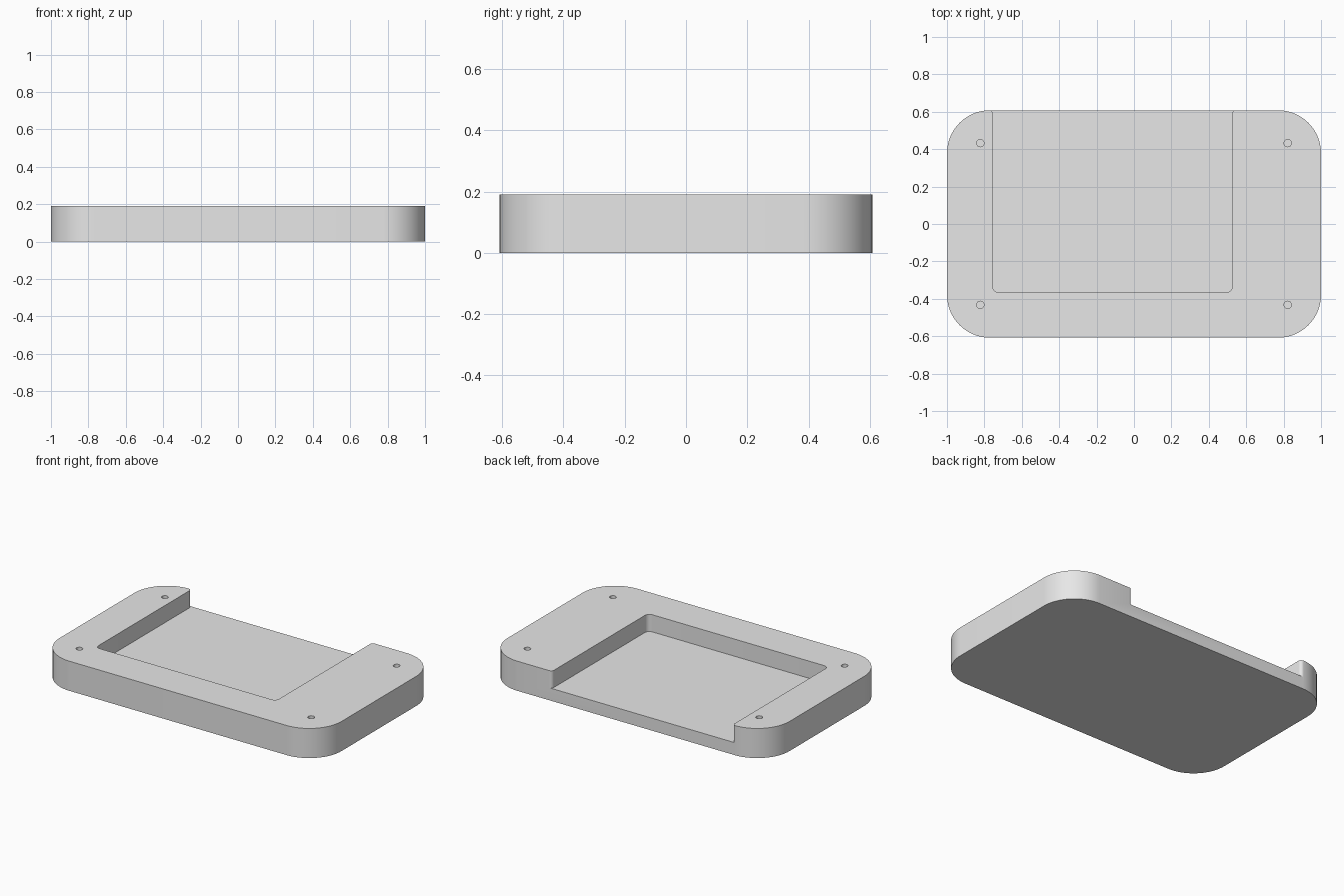
import bpy
import bmesh
from math import sin, cos, radians

cube = bpy.data.objects.get("Cube")
if cube:
    bpy.data.objects.remove(cube, do_unlink=True)

# Overall sizes
HALF_X, HALF_Y, HEIGHT = 1.0, 0.608, 0.19
CORNER = 0.23
FLOOR = 0.08
LEFT, RIGHT, FRONT = -0.755, 0.525, -0.365
INNER, LIP = 0.03, 0.02
HOLE_X, HOLE_Y, HOLE_R = 0.822, 0.433, 0.02

grey = bpy.data.materials.new("light grey")
grey.use_nodes = True
colour = (0.8, 0.8, 0.8, 1)
grey.diffuse_color = colour
grey.node_tree.nodes["Principled BSDF"].inputs["Base Color"].default_value = colour


def arc(cx, cy, r, start, end, steps):
    """Points along an arc, angles in degrees."""
    angles = [radians(start + (end - start) * i / steps) for i in range(steps + 1)]
    return [(cx + r * cos(a), cy + r * sin(a)) for a in angles]


def prism(name, outline, bottom, top):
    """Extrude a closed outline upwards into a solid."""
    bm = bmesh.new()
    face = bm.faces.new([bm.verts.new((x, y, bottom)) for x, y in outline])
    made = bmesh.ops.extrude_face_region(bm, geom=[face])["geom"]
    verts = [v for v in made if isinstance(v, bmesh.types.BMVert)]
    bmesh.ops.translate(bm, verts=verts, vec=(0, 0, top - bottom))
    bmesh.ops.recalc_face_normals(bm, faces=bm.faces)
    mesh = bpy.data.meshes.new(name)
    bm.to_mesh(mesh)
    bm.free()
    mesh.materials.append(grey)
    obj = bpy.data.objects.new(name, mesh)
    bpy.context.collection.objects.link(obj)
    return obj


# Tray body with large rounded corners
outline = []
for sx, sy, start in ((1, 1, 0), (-1, 1, 90), (-1, -1, 180), (1, -1, 270)):
    outline += arc(sx * (HALF_X - CORNER), sy * (HALF_Y - CORNER),
                   CORNER, start, start + 90, 20)
body = prism("tray_body", outline, 0, HEIGHT)

# Pocket open at the back, with rounded inner corners and rounded wall ends
back = HALF_Y + 0.1
pocket = [(LEFT - LIP, back)]
pocket += arc(LEFT - LIP, HALF_Y - LIP, LIP, 90, 0, 6)
pocket += arc(LEFT + INNER, FRONT + INNER, INNER, 180, 270, 8)
pocket += arc(RIGHT - INNER, FRONT + INNER, INNER, 270, 360, 8)
pocket += arc(RIGHT + LIP, HALF_Y - LIP, LIP, 180, 90, 6)
pocket += [(RIGHT + LIP, back)]
cutters = [prism("pocket_cutter", pocket, FLOOR, HEIGHT + 0.1)]

# Blind screw holes in the four corners
for sx in (-1, 1):
    for sy in (-1, 1):
        circle = arc(sx * HOLE_X, sy * HOLE_Y, HOLE_R, 0, 360, 24)[:-1]
        cutters.append(prism("screw_hole_cutter", circle, FLOOR, HEIGHT + 0.1))

# Cut the body and drop the cutters
bpy.ops.object.select_all(action="DESELECT")
body.select_set(True)
bpy.context.view_layer.objects.active = body
for cutter in cutters:
    cutter.hide_render = True
    mod = body.modifiers.new("cut", "BOOLEAN")
    mod.operation = "DIFFERENCE"
    mod.solver = "EXACT"
    mod.object = cutter
    bpy.ops.object.modifier_apply(modifier=mod.name)
    bpy.data.objects.remove(cutter, do_unlink=True)

bpy.ops.object.shade_smooth_by_angle(angle=radians(30))
